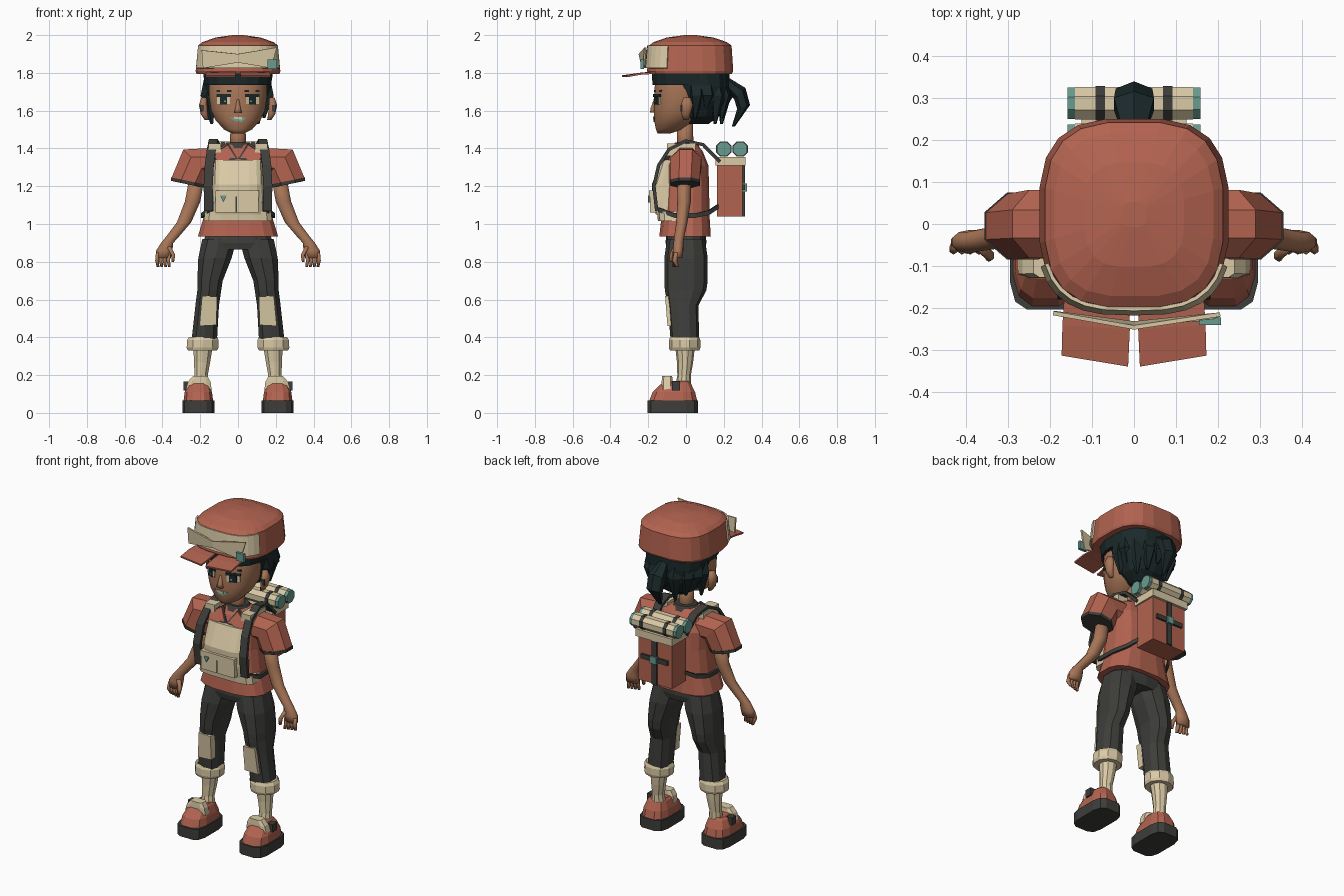
import bpy, bmesh, math
from mathutils import Vector as V

def mat(name, r, g, b):
    m = bpy.data.materials.new(name)
    m.diffuse_color = (r, g, b, 1)
    return m

RED = mat("brick_red", .45, .125, .08)
CREAM = mat("cream", .70, .59, .38)
DARK = mat("charcoal", .047, .047, .043)
HAIR = mat("blue_black", .011, .022, .023)
SKIN = mat("brown_skin", .39, .18, .095)
TEAL = mat("teal", .14, .33, .28)

def build(name, verts, faces, m, mirror=False, smooth=False, thick=0):
    me = bpy.data.meshes.new(name)
    me.from_pydata([tuple(v) for v in verts], [], faces)
    bm = bmesh.new()
    bm.from_mesh(me)
    bmesh.ops.recalc_face_normals(bm, faces=bm.faces)
    for f in bm.faces:
        f.smooth = smooth
    bm.to_mesh(me)
    bm.free()
    me.materials.append(m)
    ob = bpy.data.objects.new(name, me)
    bpy.context.collection.objects.link(ob)
    if thick:
        s = ob.modifiers.new("thickness", 'SOLIDIFY')
        s.thickness, s.offset = thick, 0
    if mirror:
        ob.modifiers.new("mirror", 'MIRROR').use_mirror_merge = False
    return ob

def sup(t, p):
    f = lambda a: math.copysign(abs(a) ** (2 / p), a)
    return f(math.cos(t)), f(math.sin(t))

def zr(cx, cy, z, rx, ry):
    return V((cx, cy, z)), V((rx, 0, 0)), V((0, ry, 0))

def loft(name, rings, m, n=12, p=2, **kw):
    """Closed skin through rings given as (centre, axis u, axis v)."""
    vs = []
    for c, u, v in rings:
        for i in range(n):
            a, b = sup(2 * math.pi * (i + .5) / n, p)
            vs.append(V(c) + V(u) * a + V(v) * b)
    fs = [(k * n + i, k * n + (i + 1) % n, (k + 1) * n + (i + 1) % n, (k + 1) * n + i)
          for k in range(len(rings) - 1) for i in range(n)]
    fs += [tuple(range(n)), tuple(range(len(vs) - n, len(vs)))]
    return build(name, vs, fs, m, **kw)

def zloft(name, rows, m, n=12, p=2, **kw):
    return loft(name, [zr(*r) for r in rows], m, n, p, **kw)

def box(name, x0, x1, y0, y1, z0, z1, m, **kw):
    vs = [(x, y, z) for z in (z0, z1) for x, y in ((x0, y0), (x1, y0), (x1, y1), (x0, y1))]
    fs = [(0, 1, 2, 3), (4, 5, 6, 7)] + [(i, (i + 1) % 4, (i + 1) % 4 + 4, i + 4) for i in range(4)]
    return build(name, vs, fs, m, **kw)

def plate(name, poly, yf, depth, m, **kw):
    """Outline in x, z placed on the surface y = yf(x, z)."""
    n = len(poly)
    vs = [(x, yf(x, z) + d, z) for d in (0, depth) for x, z in poly]
    fs = [tuple(range(n)), tuple(range(n, 2 * n))]
    fs += [(i, (i + 1) % n, (i + 1) % n + n, i + n) for i in range(n)]
    return build(name, vs, fs, m, **kw)

def rect(x0, x1, z0, z1):
    return [(x0, z0), (x1, z0), (x1, z1), (x0, z1)]

def sheet(name, rows, m, thick, **kw):
    w = len(rows[0])
    fs = [(k * w + i, k * w + i + 1, (k + 1) * w + i + 1, (k + 1) * w + i)
          for k in range(len(rows) - 1) for i in range(w - 1)]
    return build(name, [v for r in rows for v in r], fs, m, thick=thick, **kw)

def band(name, pts, side, w, th, m, **kw):
    """Flat strap along a path."""
    pts, s, rings = [V(q) for q in pts], V(side), []
    for i, q in enumerate(pts):
        t = (pts[min(i + 1, len(pts) - 1)] - pts[max(i - 1, 0)]).normalized()
        rings.append((q, s * w * 1.41, t.cross(s).normalized() * th * 1.41))
    return loft(name, rings, m, n=4, **kw)

# Head, ears, nose, neck
HEAD = [(0, -.115, 1.48, .035, .035), (0, -.09, 1.50, .075, .07), (0, -.06, 1.55, .12, .11),
        (0, -.04, 1.60, .144, .132), (0, -.03, 1.68, .156, .14), (0, -.02, 1.76, .155, .145),
        (0, 0, 1.83, .14, .13)]
zloft("head", HEAD, SKIN, 20, 2.2, smooth=True)

def face_y(x, z):
    for a, b in zip(HEAD, HEAD[1:]):
        if a[2] <= z <= b[2]:
            t = (z - a[2]) / (b[2] - a[2])
            cy, rx, ry = (a[i] + (b[i] - a[i]) * t for i in (1, 3, 4))
            return cy - ry * (1 - min(1, abs(x) / rx) ** 2.2) ** (1 / 2.2) - .004

zloft("neck", [(0, -.005, 1.36, .045, .045), (0, -.005, 1.55, .042, .042)], SKIN, 10, smooth=True)
zloft("ear", [(.165, 0, 1.55, .012, .015), (.178, 0, 1.58, .02, .025), (.185, .005, 1.63, .024, .035),
              (.18, .005, 1.67, .015, .02)], SKIN, 8, mirror=True, smooth=True)
box("ear_hollow", .18, .198, -.03, -.02, 1.595, 1.63, DARK, mirror=True)
zloft("nose", [(0, -.175, 1.59, .022, .016), (0, -.172, 1.61, .016, .018), (0, -.165, 1.66, .006, .006)],
      SKIN, 8, smooth=True)

# Face details
plate("eye_white", rect(.042, .11, 1.635, 1.675), face_y, .009, CREAM, mirror=True)
plate("iris", rect(.058, .095, 1.632, 1.675), lambda x, z: face_y(x, z) - .003, .009, HAIR, mirror=True)
plate("eye_glint", rect(.064, .074, 1.645, 1.655), lambda x, z: face_y(x, z) - .005, .009, TEAL, mirror=True)
plate("lash", rect(.036, .114, 1.672, 1.688), lambda x, z: face_y(x, z) - .003, .009, HAIR, mirror=True)
plate("brow", rect(.035, .115, 1.698, 1.71), face_y, .009, HAIR, mirror=True)
plate("mouth", [(-.045, 1.565), (-.02, 1.545), (.02, 1.54), (.045, 1.565)], face_y, .009, TEAL)
plate("teeth", [(-.02, 1.558), (.02, 1.552), (.022, 1.565), (-.02, 1.568)],
      lambda x, z: face_y(x, z) - .002, .009, CREAM)

# Hair mass, fringe, loose locks and ponytail
zloft("hair", [(0, .06, 1.53, .06, .06), (0, .075, 1.57, .12, .10), (0, .09, 1.65, .165, .13),
               (0, .075, 1.73, .18, .155), (0, .06, 1.80, .185, .17)], HAIR, 14, 2.4)
zloft("fringe", [(0, .01, 1.735, .178, .19), (0, .015, 1.80, .188, .20)], HAIR, 16, 2.3)
for i in range(9):
    a = math.radians(-10 + 25 * i)
    c, s = math.cos(a), math.sin(a)
    z = (1.56, 1.61, 1.53)[i % 3]
    zloft("hair_lock", [(.13 * c, .07 + .10 * s, 1.78, .05, .05), (.155 * c, .08 + .135 * s, 1.68, .045, .04),
                        (.14 * c, .07 + .13 * s, z, .008, .008)], HAIR, 5)
loft("ponytail", [((0, .215, 1.75), (.03, 0, 0), (0, .01, .025)), ((0, .285, 1.69), (.055, 0, 0), (0, .03, .03)),
                  ((0, .305, 1.62), (.05, 0, 0), (0, .034, .01)), ((0, .25, 1.515), (.01, 0, 0), (0, .008, 0))], HAIR, 6)

# Cap with front panel, visor flap and split brim
zloft("cap", [(0, .022, 1.795, .222, .222), (0, .022, 1.81, .226, .23), (0, .022, 1.945, .213, .221),
              (0, .022, 1.963, .19, .195), (0, .022, 1.987, .12, .125), (0, .022, 2.0, .03, .03)], RED, 20, 3)
arc = [sup(math.radians(202 + 136 * i / 12), 3) for i in range(13)]
sheet("cap_panel", [[(a * r, .022 + b * (r + .006), z) for a, b in arc] for z, r in ((1.825, .229), (1.945, .218))],
      CREAM, .009)
sheet("visor_flap", [[(-.185, -.212, 1.825), (0, -.236, 1.855), (.175, -.225, 1.825)],
                     [(-.192, -.212, 1.92), (0, -.246, 1.90), (.205, -.215, 1.935)]], CREAM, .01)
box("cap_buckle", .155, .207, -.24, -.222, 1.82, 1.87, TEAL)
sheet("brim", [[(.012, -.20, 1.80), (.165, -.16, 1.80)], [(.01, -.25, 1.795), (.17, -.24, 1.795)],
               [(.014, -.338, 1.782), (.172, -.312, 1.782)]], RED, .01, mirror=True)

# Shirt, collar and sleeves
zloft("shirt", [(0, -.005, .935, .215, .138), (0, -.002, 1.05, .18, .128), (0, 0, 1.2, .163, .124),
                (0, 0, 1.31, .168, .12), (0, 0, 1.385, .14, .09), (0, 0, 1.42, .07, .06)], RED, 16, 2.8)
zloft("neckline", [(0, 0, 1.40, .085, .078), (0, 0, 1.432, .065, .06)], DARK, 12)
chest = lambda x, z: -.128 + (z - 1.31) * .5
plate("collar_edge", [(.0, 1.345), (.035, 1.335), (.10, 1.285), (.135, 1.37), (.05, 1.425)], chest, .02, DARK, mirror=True)
plate("collar", [(.012, 1.35), (.04, 1.35), (.095, 1.30), (.125, 1.37), (.055, 1.415)],
      lambda x, z: chest(x, z) - .006, .015, RED, mirror=True)
loft("sleeve", [((.12, 0, 1.325), (0, .085, 0), (0, 0, .085)), ((.22, 0, 1.325), (0, .088, 0), (.075, 0, .075)),
                ((.265, -.005, 1.222), (0, .083, 0), (.096, 0, .02))], RED, 8, mirror=True)
loft("sleeve_hem", [((.264, -.005, 1.228), (0, .086, 0), (.099, 0, .02)),
                    ((.267, -.005, 1.21), (0, .084, 0), (.096, 0, .02))], DARK, 8, mirror=True)

# Bib with hem, pockets and shoulder pads
zloft("bib", [(0, -.08, 1.05, .145, .08), (0, -.08, 1.12, .14, .10), (0, -.08, 1.21, .135, .102),
              (0, -.075, 1.34, .13, .055)], CREAM, 16, 4)
zloft("bib_hem", [(0, -.075, 1.015, .185, .075), (0, -.075, 1.065, .178, .08)], CREAM, 12, 4)
for x0, x1 in ((-.118, -.012), (-.006, .108)):
    box("pocket", x0, x1, -.19, -.16, 1.062, 1.145, CREAM)
box("pocket_flap", -.12, .11, -.196, -.16, 1.143, 1.178, CREAM)
box("pocket_seam", -.013, -.005, -.187, -.16, 1.062, 1.145, DARK)
plate("pocket_tag", [(-.095, 1.15), (-.06, 1.15), (-.078, 1.115)], lambda x, z: -.2, .009, TEAL)
box("shoulder_pad", .09, .155, -.10, .05, 1.36, 1.425, CREAM, mirror=True)

# Harness straps
band("shoulder_strap", [(.11, .18, 1.33), (.12, .09, 1.42), (.13, 0, 1.44), (.14, -.09, 1.395), (.152, -.145, 1.31),
                        (.158, -.17, 1.2), (.155, -.155, 1.07)], (1, 0, 0), .024, .009, DARK, mirror=True)
band("side_strap", [(.15, -.145, 1.075), (.19, -.06, 1.045), (.185, .05, 1.045), (.15, .12, 1.06), (.10, .18, 1.10)],
     (0, 0, 1), .012, .007, DARK, mirror=True)

# Backpack with lid, cross straps and two bedrolls
box("backpack", -.115, .115, .165, .30, 1.04, 1.315, RED)
box("backpack_lid", -.125, .125, .155, .315, 1.31, 1.355, CREAM)
box("pack_strap_upright", -.016, .016, .29, .312, 1.04, 1.32, DARK)
box("pack_strap_level", -.09, .09, .29, .312, 1.18, 1.208, DARK)
box("pack_buckle", -.022, .022, .30, .322, 1.172, 1.215, TEAL)
def roll(name, y, x0, x1, r, m):
    loft(name, [((x, y, 1.397), (0, r, 0), (0, 0, r)) for x in (x0, x1)], m, 8)
for y in (.20, .287):
    roll("bedroll", y, -.14, .14, .042, CREAM)
    for s in (-1, 1):
        roll("bedroll_end", y, s * .135, s * .158, .040, TEAL)
        roll("bedroll_tie", y, s * .08 - .011, s * .08 + .011, .044, DARK)

# Arms and hands
zloft("arm", [(.215, -.01, 1.26, .042, .036), (.24, -.01, 1.12, .043, .036), (.285, -.022, 1.01, .04, .03),
              (.345, -.035, .935, .036, .027), (.375, -.04, .90, .034, .026), (.39, -.042, .86, .045, .028),
              (.395, -.045, .82, .042, .026)], SKIN, 10, mirror=True, smooth=True)
for i in range(4):
    x = .365 + .02 * i
    zloft("finger", [(x, -.05, .85, .011, .013), (x + .004, -.06, .805, .011, .013),
                     (x - .002, -.062 + .006 * i, .772, .008, .009)], SKIN, 6, mirror=True, smooth=True)
zloft("thumb", [(.365, -.055, .88, .014, .014), (.343, -.075, .835, .012, .013), (.345, -.082, .80, .008, .008)],
      SKIN, 6, mirror=True, smooth=True)

# Trousers, knee patches, cuffs
zloft("trouser_seat", [(0, 0, .865, .17, .10), (0, 0, .90, .192, .108), (0, 0, .96, .165, .105)], DARK, 14, 2.5)
zloft("trouser_leg", [(.098, 0, .92, .095, .10), (.122, 0, .82, .092, .115), (.148, 0, .70, .07, .115),
                      (.152, -.002, .65, .066, .11), (.163, -.015, .57, .065, .082), (.178, -.007, .39, .07, .075)],
      DARK, 10, 2.4, mirror=True)
plate("knee_patch", [(.115, .465), (.205, .46), (.19, .62), (.11, .615)],
      lambda x, z: -.098 - .08 * (z - .46), .04, CREAM, mirror=True)
zloft("trouser_cuff", [(.188, -.007, .33, .08, .078), (.188, -.007, .345, .088, .083), (.186, -.007, .385, .088, .083),
                       (.185, -.007, .403, .078, .076)], CREAM, 10, mirror=True)

# Socks and shoes
zloft("sock", [(.195, -.015, .13, .042, .042), (.195, -.01, .20, .037, .036), (.19, -.005, .27, .045, .043),
               (.185, -.005, .35, .054, .052)], CREAM, 10, mirror=True)
zloft("shoe_sole", [(.21, -.07, 0, .086, .136), (.21, -.07, .065, .086, .136)], DARK, 12, 4, mirror=True)
zloft("shoe_upper", [(.21, -.068, .064, .08, .13), (.21, -.064, .11, .074, .115), (.208, -.052, .155, .058, .08),
                     (.206, -.045, .168, .045, .06)], RED, 12, 3, mirror=True)
zloft("shoe_strap", [(.208, -.1, .125, .071, .03), (.205, -.1, .165, .062, .03), (.2, -.1, .195, .04, .028)],
      CREAM, 8, 4, mirror=True)
box("shoe_clasp", .25, .289, -.075, -.033, .118, .165, DARK, mirror=True)
